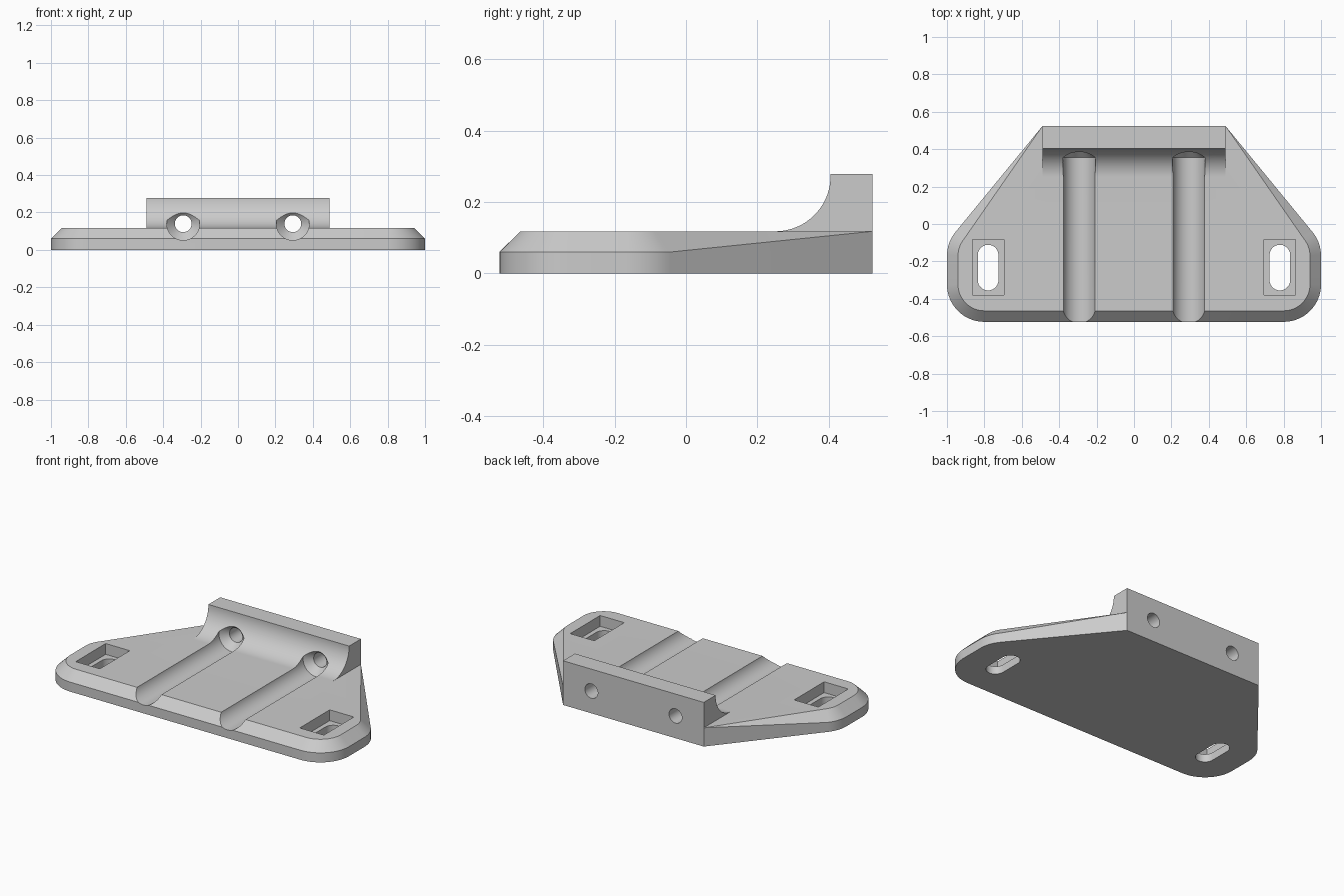
import bpy, bmesh
from math import sin, cos, pi, radians

if "Cube" in bpy.data.objects:
    bpy.data.objects.remove(bpy.data.objects["Cube"], do_unlink=True)

grey = bpy.data.materials.new("plain grey")
grey.use_nodes = True
grey.diffuse_color = (0.6, 0.6, 0.6, 1)
grey.node_tree.nodes["Principled BSDF"].inputs["Base Color"].default_value = (0.6, 0.6, 0.6, 1)

BACK, TOP, RIM = 0.523, 0.118, 0.06
HALF = 0.49  # half width of the upright block


def loft(name, rings):
    """Closed solid through a list of rings with equal point counts."""
    bm = bmesh.new()
    loops = [[bm.verts.new(p) for p in ring] for ring in rings]
    n = len(loops[0])
    for a, b in zip(loops, loops[1:]):
        for i in range(n):
            j = (i + 1) % n
            bm.faces.new((a[i], a[j], b[j], b[i]))
    bm.faces.new(loops[0][::-1])
    bm.faces.new(loops[-1])
    bmesh.ops.remove_doubles(bm, verts=bm.verts, dist=1e-5)
    bmesh.ops.recalc_face_normals(bm, faces=bm.faces)
    mesh = bpy.data.meshes.new(name)
    bm.to_mesh(mesh)
    bm.free()
    mesh.materials.append(grey)
    ob = bpy.data.objects.new(name, mesh)
    bpy.context.collection.objects.link(ob)
    return ob


def arc(cx, cy, r, start, end, steps):
    angles = [radians(start + (end - start) * i / steps) for i in range(steps + 1)]
    return [(cx + r * cos(a), cy + r * sin(a)) for a in angles]


def plate_ring(r, z, back_z):
    """Rounded front corners running back to the block corners."""
    side = arc(0.8, -0.323, r, -90, 0, 20) + arc(0.8, -0.17, r, 0, 39, 9)
    right = [(x, y, z) for x, y in side] + [(HALF, BACK, back_z)]
    return right + [(-x, y, h) for x, y, h in reversed(right)]


def combine(target, tool, operation):
    mod = target.modifiers.new(operation.title(), "BOOLEAN")
    mod.object, mod.operation, mod.solver = tool, operation, "EXACT"
    bpy.context.view_layer.update()
    result = bpy.data.meshes.new_from_object(target.evaluated_get(bpy.context.evaluated_depsgraph_get()))
    target.modifiers.clear()
    target.data = result
    bpy.data.objects.remove(tool, do_unlink=True)


# Base plate: upright rim, then a bevel that fades out at the back corners
bracket = loft("mounting_bracket", [plate_ring(0.2, 0, 0),
                                    plate_ring(0.2, RIM, TOP),
                                    plate_ring(0.141, TOP, TOP)])

# Upright block with a concave fillet in front
profile = arc(0.25, 0.273, 0.155, -90, 0, 24)
profile += [(0.405, 0.278), (BACK, 0.278), (BACK, RIM), (0.25, RIM)]
block = loft("upright_block", [[(x, y, z) for y, z in profile] for x in (-HALF, HALF)])
combine(bracket, block, "UNION")

for side in (-1, 1):
    # Screw channel with countersink and through hole
    stations = [(-0.7, 0.088), (0.355, 0.088), (0.398, 0.045), (0.7, 0.045)]
    channel = loft("channel_cutter", [
        [(x, y, z) for x, z in arc(side * 0.293, 0.14, r, 0, 352.5, 47)] for y, r in stations])
    combine(bracket, channel, "DIFFERENCE")

    # Rectangular recess
    x0, x1 = side * 0.78 - 0.084, side * 0.78 + 0.084
    recess = loft("recess_cutter", [
        [(x0, -0.38, z), (x1, -0.38, z), (x1, -0.082, z), (x0, -0.082, z)] for z in (0.05, 0.3)])
    combine(bracket, recess, "DIFFERENCE")

    # Rounded slot through the floor of the recess
    outline = arc(side * 0.78, -0.166, 0.055, 0, 180, 20) + arc(side * 0.78, -0.3, 0.055, 180, 360, 20)
    slot = loft("slot_cutter", [[(x, y, z) for x, y in outline] for z in (-0.1, 0.2)])
    combine(bracket, slot, "DIFFERENCE")

bpy.ops.object.select_all(action="DESELECT")
bracket.select_set(True)
bpy.context.view_layer.objects.active = bracket
bpy.ops.object.shade_smooth_by_angle(angle=radians(25))
